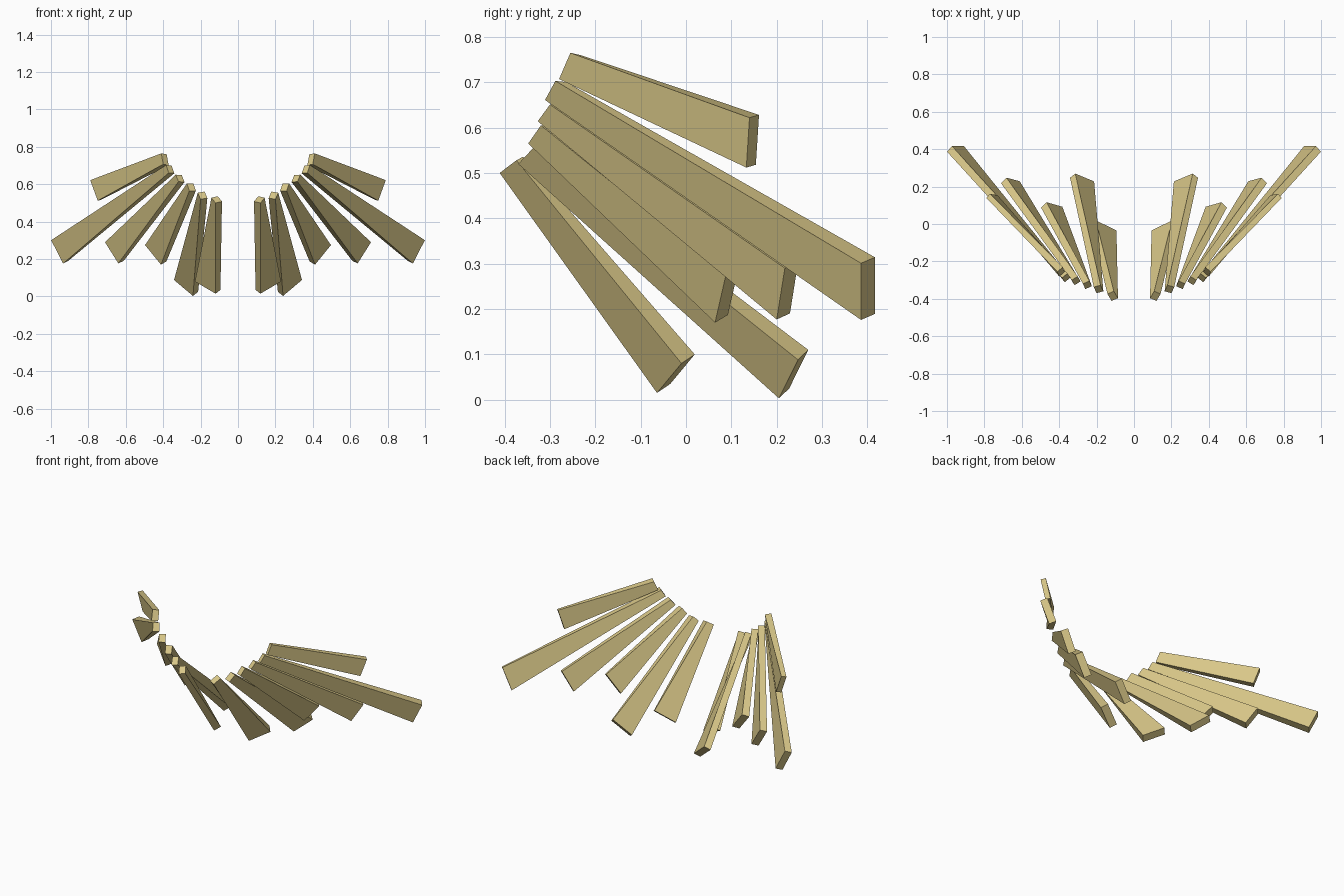
import bpy, bmesh
from mathutils import Vector

if "Cube" in bpy.data.objects:
    bpy.data.objects.remove(bpy.data.objects["Cube"])

mat = bpy.data.materials.new("gold")
mat.diffuse_color = (0.7, 0.58, 0.25, 1)
mat.use_nodes = True
mat.node_tree.nodes["Principled BSDF"].inputs["Base Color"].default_value = mat.diffuse_color

# Each blade: inner top edge, inner bottom edge, outer top edge, outer bottom edge, outer thickness
BLADES = [
    ((.410, -.255, .765), (.400, -.280, .707), (.790, .140, .622), (.750, .133, .512), .030),
    ((.385, -.288, .703), (.370, -.311, .661), (.999, .386, .301), (.935, .386, .176), .042),
    ((.333, -.300, .651), (.318, -.327, .614), (.711, .218, .290), (.640, .200, .177), .043),
    ((.273, -.320, .605), (.260, -.348, .565), (.497, .088, .275), (.412, .064, .170), .044),
    ((.215, -.337, .555), (.200, -.370, .520), (.342, .247, .088), (.241, .205, .003), .042),
    ((.142, -.374, .528), (.120, -.411, .500), (.230, -.010, .080), (.120, -.064, .015), .044),
]
INNER_THICKNESS = .038


def blade(name, inner_top, inner_low, outer_top, outer_low, thick):
    a, b, c, d = map(Vector, (inner_top, inner_low, outer_top, outer_low))
    axis = (c + d) - (a + b)
    bm = bmesh.new()
    ends = []
    for top, low, t in ((a, b, INNER_THICKNESS), (c, d, thick)):
        side = axis.cross(low - top).normalized() * t
        ends.append([bm.verts.new(p) for p in (top, low, low + side, top + side)])
    # End caps and four tapering sides
    p, q = ends
    bm.faces.new(p)
    bm.faces.new(q[::-1])
    for i in range(4):
        j = (i + 1) % 4
        bm.faces.new((p[i], q[i], q[j], p[j]))
    # Split twisted sides into flat faces, keep normals outward
    bmesh.ops.recalc_face_normals(bm, faces=bm.faces)
    me = bpy.data.meshes.new(name)
    bm.to_mesh(me)
    bm.free()
    me.materials.append(mat)
    ob = bpy.data.objects.new(name, me)
    bpy.context.collection.objects.link(ob)
    # Matching blade on the other side
    mirror = ob.modifiers.new("mirror", 'MIRROR')
    mirror.use_axis = (True, False, False)
    mirror.use_mirror_merge = False


for n, spec in enumerate(BLADES, 1):
    blade(f"tapered_blade_pair_{n}", *spec)
